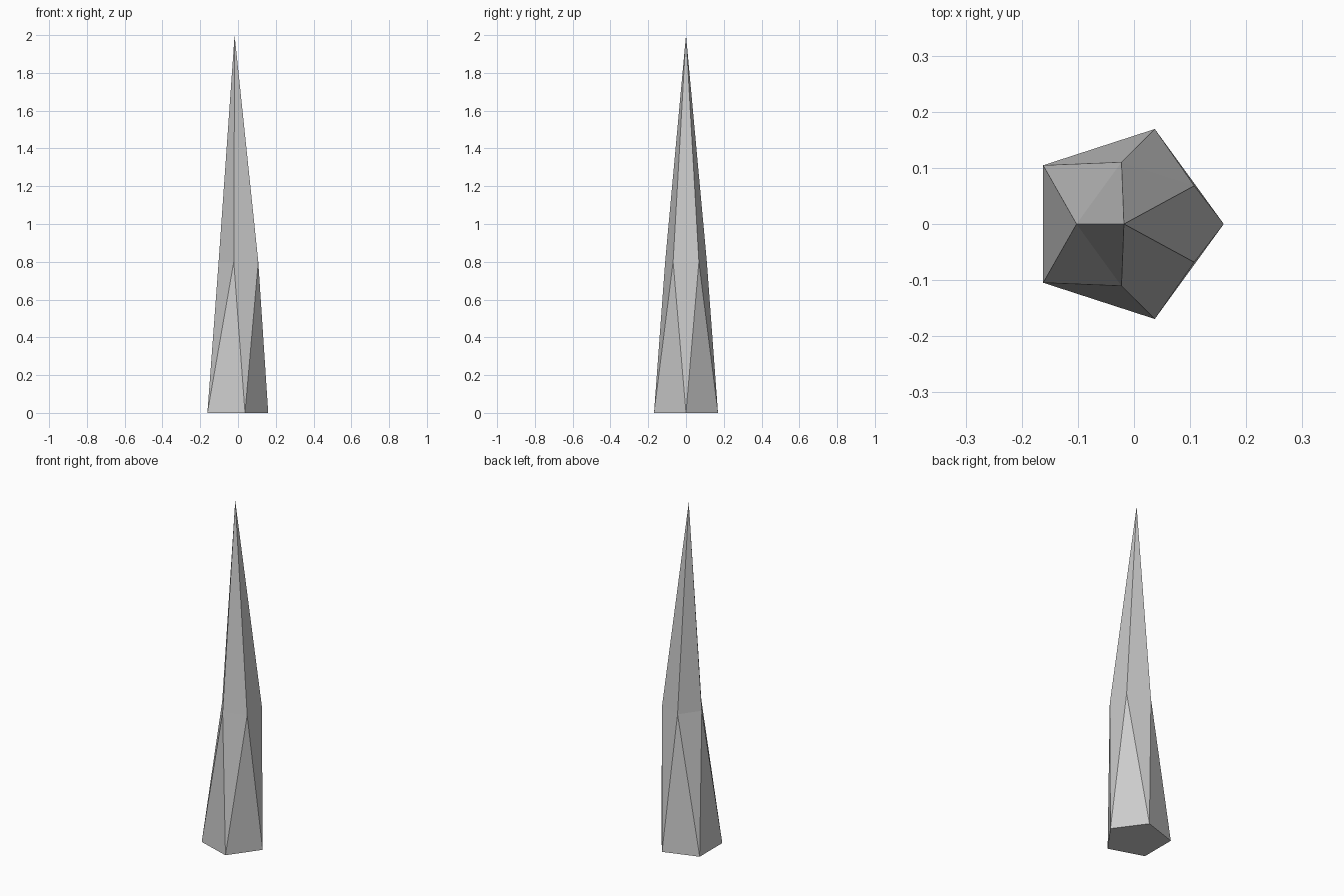
import bpy, bmesh
from math import sin, cos, pi

if "Cube" in bpy.data.objects:
    bpy.data.objects.remove(bpy.data.objects["Cube"])

SIDES = 5
bm = bmesh.new()


def ring(cx, radius, z, turn):
    return [bm.verts.new((cx + radius * cos(turn + 2 * pi * i / SIDES),
                          radius * sin(turn + 2 * pi * i / SIDES), z))
            for i in range(SIDES)]


# Pentagonal foot, half-step twisted waist, and tip
foot = ring(-0.018, 0.178, 0.0, 0.0)
waist = ring(0.0135, 0.116, 0.8, pi / SIDES)
tip = bm.verts.new((-0.018, 0, 2.0))

# Base cap, zigzag lower band, and tapering facets
bm.faces.new(foot[::-1])
for i in range(SIDES):
    j = (i + 1) % SIDES
    bm.faces.new((foot[i], foot[j], waist[i]))
    bm.faces.new((foot[j], waist[j], waist[i]))
    bm.faces.new((waist[i], waist[j], tip))

bmesh.ops.recalc_face_normals(bm, faces=bm.faces[:])
mesh = bpy.data.meshes.new("crystal_spike")
bm.to_mesh(mesh)
bm.free()
spike = bpy.data.objects.new("crystal_spike", mesh)
bpy.context.collection.objects.link(spike)
